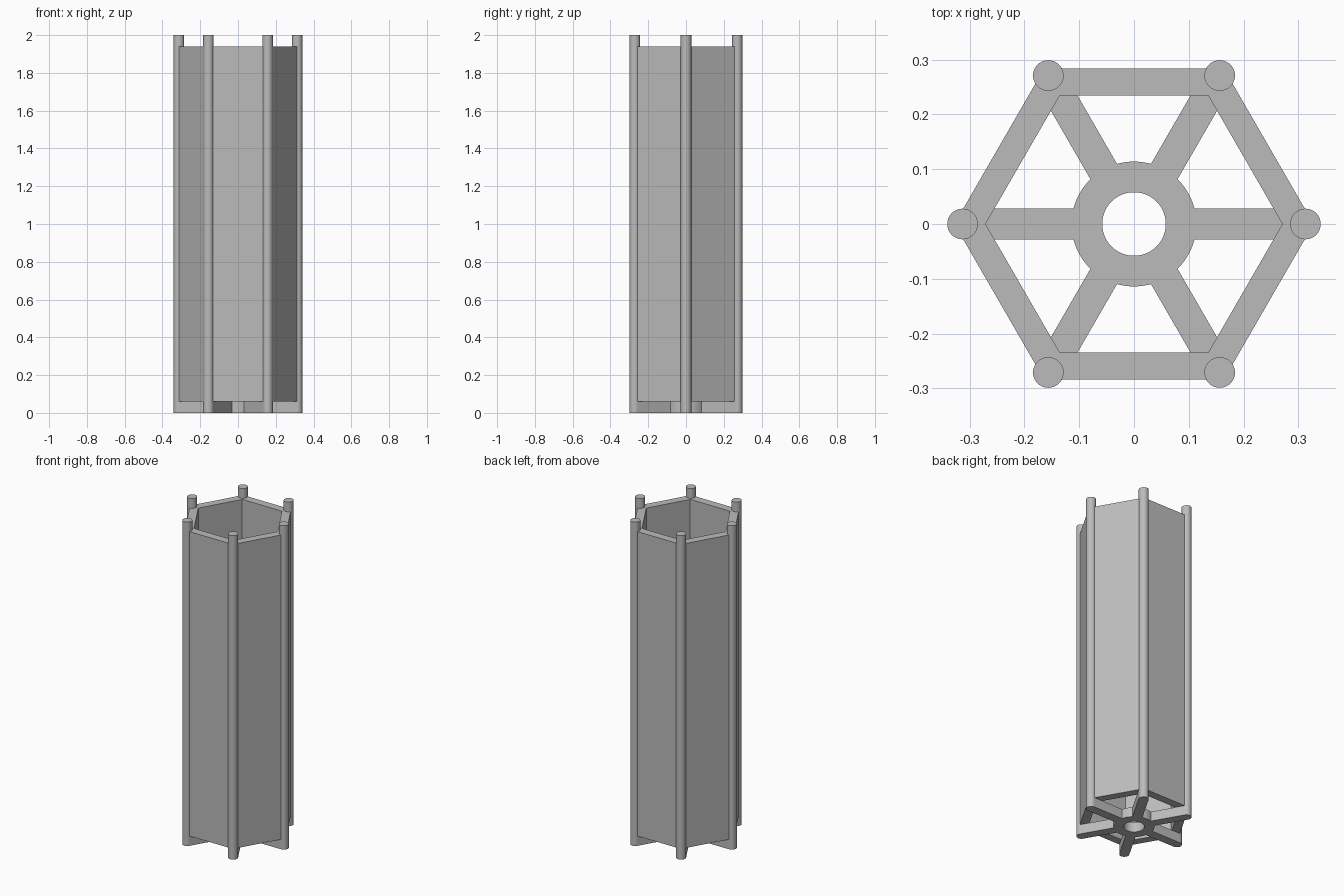
import bpy
from math import asin, cos, sin, pi, radians, sqrt

if "Cube" in bpy.data.objects:
    bpy.data.objects.remove(bpy.data.objects["Cube"], do_unlink=True)

ROD_RING = 0.313     # distance of rod centres from the axis
ROD_R = 0.028
HUB_R = 0.114
HOLE_R = 0.058
WALL_BOTTOM, WALL_TOP = 0.06, 1.94
HEIGHT = 2.0

grey = bpy.data.materials.new("plain grey")
grey.use_nodes = True
colour = (0.5, 0.5, 0.5, 1)
grey.diffuse_color = colour
grey.node_tree.nodes["Principled BSDF"].inputs["Base Color"].default_value = colour


def polar(r, a):
    return (r * cos(a), r * sin(a))


def ring(r, n):
    return [polar(r, 2 * pi * i / n) for i in range(n)]


def finish(obj):
    bpy.ops.object.select_all(action="DESELECT")
    obj.select_set(True)
    bpy.context.view_layer.objects.active = obj
    if obj.type == "CURVE":
        bpy.ops.object.convert(target="MESH")
    obj = bpy.context.object
    obj.data.materials.clear()
    obj.data.materials.append(grey)
    bpy.ops.object.shade_smooth_by_angle(angle=radians(30))


def extrude_outline(name, loops, z0, z1):
    """Flat outline with holes, extruded from z0 to z1."""
    curve = bpy.data.curves.new(name, "CURVE")
    curve.dimensions = "2D"
    curve.fill_mode = "BOTH"
    curve.extrude = (z1 - z0) / 2
    for loop in loops:
        spline = curve.splines.new("POLY")
        spline.points.add(len(loop) - 1)
        for p, (x, y) in zip(spline.points, loop):
            p.co = (x, y, 0, 1)
        spline.use_cyclic_u = True
    obj = bpy.data.objects.new(name, curve)
    obj.location.z = (z0 + z1) / 2
    bpy.context.collection.objects.link(obj)
    finish(obj)


# Open hexagonal tube
extrude_outline("hexagonal_wall", [ring(0.328, 6), ring(0.271, 6)],
                WALL_BOTTOM, WALL_TOP)

# Base: round hub with a hole and six spokes reaching the rods
outline = []
half = asin(ROD_R / HUB_R)
reach = sqrt(ROD_RING ** 2 + ROD_R ** 2)
tip = asin(ROD_R / reach)
steps = 8
for k in range(6):
    a = k * pi / 3
    outline += [polar(reach, a - tip), polar(reach, a + tip)]
    gap = pi / 3 - 2 * half
    outline += [polar(HUB_R, a + half + gap * i / steps) for i in range(steps + 1)]
extrude_outline("spoked_base", [outline, ring(HOLE_R, 48)], 0, WALL_BOTTOM)

# Corner rods
for k, (x, y) in enumerate(ring(ROD_RING, 6)):
    bpy.ops.mesh.primitive_cylinder_add(vertices=32, radius=ROD_R, depth=HEIGHT,
                                        location=(x, y, HEIGHT / 2))
    rod = bpy.context.object
    rod.name = f"corner_rod_{k + 1}"
    finish(rod)
